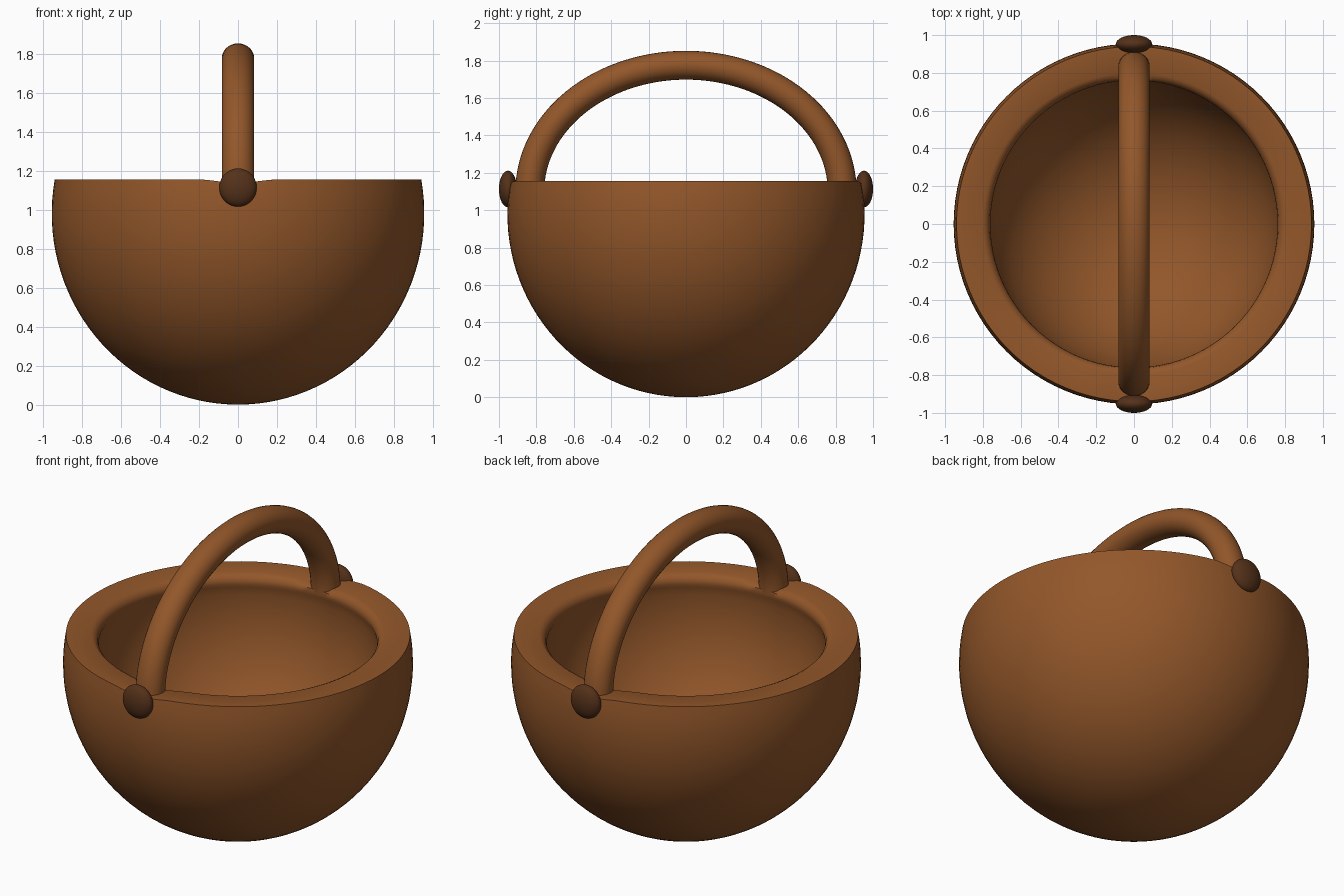
import bpy, bmesh
from math import sin, cos, pi, radians, acos
from mathutils import Vector

if "Cube" in bpy.data.objects:
    bpy.data.objects.remove(bpy.data.objects["Cube"])


def material(name, color):
    m = bpy.data.materials.new(name)
    m.diffuse_color = color
    m.use_nodes = True
    m.node_tree.nodes["Principled BSDF"].inputs["Base Color"].default_value = m.diffuse_color
    return m


wood = material("brown_wood", (0.29, 0.095, 0.023, 1))
dark_wood = material("dark_wood", (0.09, 0.031, 0.010, 1))


def finish(bm, name, mat, angle=40):
    bmesh.ops.recalc_face_normals(bm, faces=bm.faces)
    mesh = bpy.data.meshes.new(name)
    bm.to_mesh(mesh)
    bm.free()
    obj = bpy.data.objects.new(name, mesh)
    bpy.context.collection.objects.link(obj)
    mesh.materials.append(mat)
    bpy.ops.object.select_all(action='DESELECT')
    obj.select_set(True)
    bpy.context.view_layer.objects.active = obj
    bpy.ops.object.shade_smooth_by_angle(angle=radians(angle))
    return obj


def arc(radius, height, centre, top, steps):
    """Points of a round bowl wall, from its bottom up to height top."""
    end = acos((centre - top) / height)
    return [(radius * sin(end * i / steps), centre - height * cos(end * i / steps))
            for i in range(steps + 1)]


# Bowl: outer wall, flat rim with a softened inner lip, hollow inside
RIM = 1.155
outer = arc(0.955, 0.98, 0.98, RIM, 32)
lip = [(0.80, RIM), (0.78, 1.145), (0.765, 1.125), (0.76, 1.10)]
inner = arc(0.775, 0.79, 0.97, 1.08, 28)[::-1]
bm = bmesh.new()
verts = [bm.verts.new((r, 0, z)) for r, z in outer + lip + inner]
edges = [bm.edges.new(pair) for pair in zip(verts, verts[1:])]
bmesh.ops.spin(bm, geom=verts + edges, cent=(0, 0, 0), axis=(0, 0, 1),
               angle=2 * pi, steps=96)
bmesh.ops.remove_doubles(bm, verts=bm.verts, dist=0.0005)
# Shallow dips in the rim where the handle is fixed
for v in bm.verts:
    if v.co.z > 1.14 and abs(v.co.x) < 0.22:
        v.co.z -= 0.018 * (0.5 + 0.5 * cos(pi * v.co.x / 0.22))
finish(bm, "bowl", wood)

# Handle: round bar swept along a half ellipse
bm = bmesh.new()
rings = []
STEPS, SIDES = 64, 28
for i in range(STEPS + 1):
    t = pi * i / STEPS
    centre = Vector((0, -0.835 * cos(t), 1.10 + 0.675 * sin(t)))
    normal = Vector((0, -cos(t) / 0.835, sin(t) / 0.675)).normalized()
    rings.append([bm.verts.new(centre + normal * 0.077 * cos(a) + Vector((0.083 * sin(a), 0, 0)))
                  for a in (2 * pi * k / SIDES for k in range(SIDES))])
for a, b in zip(rings, rings[1:]):
    for k in range(SIDES):
        n = (k + 1) % SIDES
        bm.faces.new((a[k], a[n], b[n], b[k]))
bm.faces.new(rings[0])
bm.faces.new(rings[-1])
finish(bm, "handle", wood)

# Studs: flattened balls at both handle ends
for side, name in ((-1, "front_stud"), (1, "back_stud")):
    bm = bmesh.new()
    bmesh.ops.create_uvsphere(bm, u_segments=32, v_segments=20, radius=1)
    bmesh.ops.scale(bm, vec=(0.096, 0.048, 0.098), verts=bm.verts)
    bmesh.ops.translate(bm, vec=(0, side * 0.952, 1.113), verts=bm.verts)
    finish(bm, name, dark_wood)
